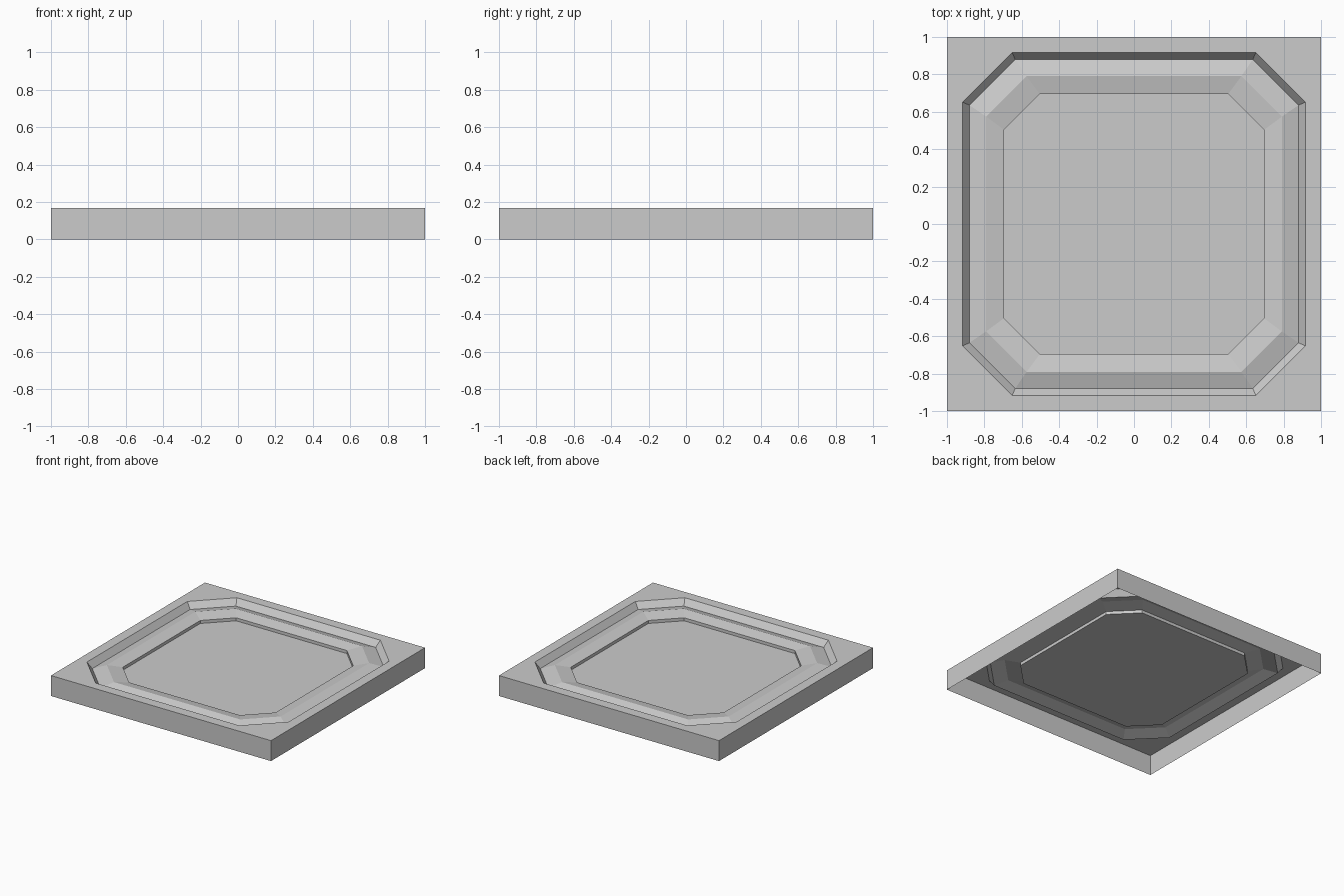
import bpy, bmesh

cube = bpy.data.objects.get("Cube")
if cube:
    bpy.data.objects.remove(cube)

# One plain grey for the whole tile
grey = bpy.data.materials.new("stone_grey")
grey.use_nodes = True
colour = (0.6, 0.6, 0.6, 1)
grey.diffuse_color = colour
grey.node_tree.nodes["Principled BSDF"].inputs["Base Color"].default_value = colour

TOP = 0.168
bm = bmesh.new()


def square(z):
    return [bm.verts.new((x, y, z)) for x, y in ((-1, -1), (1, -1), (1, 1), (-1, 1))]


def octagon(half, flat, z):
    """Square ring with chamfered corners, counter-clockwise from front left."""
    pts = [(-flat, -half), (flat, -half)]
    ring = []
    for _ in range(4):
        ring += [bm.verts.new((x, y, z)) for x, y in pts]
        pts = [(-y, x) for x, y in pts]
    return ring


def bridge(outer, inner):
    n = len(outer)
    for i in range(n):
        j = (i + 1) % n
        bm.faces.new((outer[i], outer[j], inner[j], inner[i]))


# Open-bottomed outer walls
rim = square(TOP)
bridge(square(0), rim)

# Groove, ridge and slope stepping down to the sunken panel
levels = [(0.917, 0.652, 0), (0.88, 0.635, 0.05), (0.79, 0.574, 0.02),
          (0.695, 0.503, 0.04), (0.695, 0.503, 0.065)]
rings = [octagon(h, f, TOP - d) for h, f, d in levels]
for outer, inner in zip(rings, rings[1:]):
    bridge(outer, inner)
bm.faces.new(rings[-1])

# Flat border between the square rim and the groove
for i in range(4):
    j = (i + 1) % 4
    a, b, c = (rings[0][k % 8] for k in (2 * i, 2 * i + 1, 2 * i + 2))
    bm.faces.new((rim[i], rim[j], b, a))
    bm.faces.new((rim[j], c, b))

mesh = bpy.data.meshes.new("floor_tile")
bm.to_mesh(mesh)
bm.free()
mesh.materials.append(grey)
tile = bpy.data.objects.new("floor_tile", mesh)
bpy.context.scene.collection.objects.link(tile)
